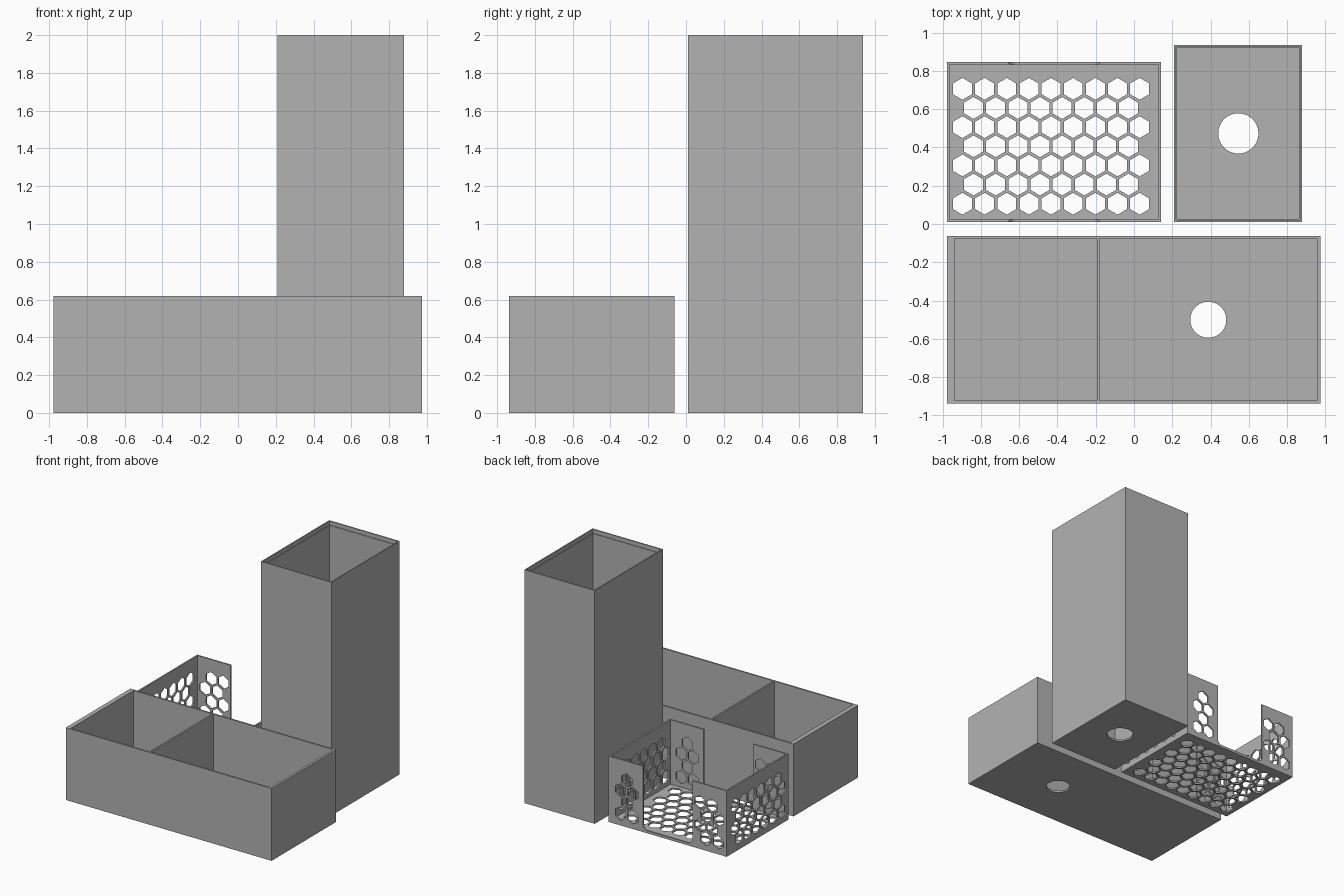
import bpy
import bmesh
import math
from mathutils import Matrix, Vector

if "Cube" in bpy.data.objects:
    bpy.data.objects.remove(bpy.data.objects["Cube"], do_unlink=True)

# Single grey plastic
grey = bpy.data.materials.new("grey_plastic")
grey.use_nodes = True
grey.diffuse_color = (0.45, 0.45, 0.45, 1)
grey.node_tree.nodes["Principled BSDF"].inputs["Base Color"].default_value = grey.diffuse_color


def finish(bm, name):
    bmesh.ops.recalc_face_normals(bm, faces=bm.faces)
    mesh = bpy.data.meshes.new(name)
    bm.to_mesh(mesh)
    bm.free()
    mesh.materials.append(grey)
    obj = bpy.data.objects.new(name, mesh)
    bpy.context.scene.collection.objects.link(obj)
    return obj


def box(name, lo, hi, round_radius=0):
    """Box between two corners, optionally rounding the edges that run along y."""
    lo, hi = Vector(lo), Vector(hi)
    bm = bmesh.new()
    bmesh.ops.create_cube(bm, size=1, matrix=Matrix.Translation((lo + hi) / 2)
                          @ Matrix.Diagonal((hi - lo).to_4d()))
    if round_radius:
        edges = [e for e in bm.edges
                 if abs(e.verts[0].co.y - e.verts[1].co.y) > 0.01]
        bmesh.ops.bevel(bm, geom=edges, offset=round_radius, segments=6,
                        profile=0.5, affect='EDGES')
    return finish(bm, name)


def prisms(name, centres, radius, depth, sides, axis='z'):
    """Prisms at the centres, pointing along the axis, hexagon tips upward."""
    turn = {'z': Matrix.Identity(4),
            'y': Matrix.Rotation(math.pi / 2, 4, 'X'),
            'x': Matrix.Rotation(math.pi / 2, 4, 'Z') @ Matrix.Rotation(math.pi / 2, 4, 'X')}[axis]
    bm = bmesh.new()
    for c in centres:
        # Put one corner of the polygon exactly on local +y
        start = bmesh.ops.create_cone(bm, cap_ends=True, segments=sides, radius1=radius,
                                      radius2=radius, depth=depth)["verts"]
        top = max(start, key=lambda v: v.co.y)
        spin = math.pi / 2 - math.atan2(top.co.y, top.co.x)
        bmesh.ops.transform(bm, verts=start, matrix=Matrix.Translation(c) @ turn
                            @ Matrix.Rotation(spin, 4, 'Z'))
    return finish(bm, name)


def cut(body, *cutters):
    """Subtract the cutters, bake the result and drop the cutters."""
    for c in cutters:
        c.hide_render = True
        mod = body.modifiers.new("cut", 'BOOLEAN')
        mod.operation, mod.solver, mod.object = 'DIFFERENCE', 'EXACT', c
    deps = bpy.context.evaluated_depsgraph_get()
    mesh = bpy.data.meshes.new_from_object(body.evaluated_get(deps))
    body.modifiers.clear()
    body.data = mesh
    for c in cutters:
        bpy.data.objects.remove(c, do_unlink=True)


PITCH = 0.1157
ROW = 0.1
HEX = 0.057


def hex_grid(u0, v0, rows, u_max, keep=lambda u: True):
    """Staggered (u, v) positions whose hexagons stay below u_max."""
    for r in range(rows):
        u = u0 + (r % 2) * PITCH / 2
        while u + 0.05 < u_max:
            if keep(u):
                yield u, v0 + r * ROW
            u += PITCH


# Wide tray with two compartments and a drain hole
tray = box("divided_tray", (-0.977, -0.937, 0), (0.975, -0.062, 0.62))
cut(tray,
    box("left_pocket", (-0.938, -0.923, 0.015), (-0.194, -0.077, 0.7)),
    box("right_pocket", (-0.18, -0.923, 0.015), (0.955, -0.077, 0.7)),
    prisms("tray_drain", [(0.388, -0.5, 0)], 0.094, 0.2, 48))

# Tall open tower with a thin rim and a drain hole
X0, X1, Y0, Y1 = 0.21, 0.878, 0.01, 0.936
tower = box("tall_tower", (X0, Y0, 0), (X1, Y1, 2))
w, rim = 0.015, 0.01
cut(tower,
    box("tower_pocket", (X0 + w, Y0 + w, 0.015), (X1 - w, Y1 - w, 2.1)),
    box("rim_recess", (X0 + rim, Y0 + rim, 1.965), (X1 - rim, Y1 - rim, 2.1)),
    prisms("tower_drain", [(0.545, 0.473, 0)], 0.105, 0.2, 48))

# Perforated basket, open in the middle of its long sides
BX0, BX1, BY0, BY1, BH = -0.978, 0.142, 0.01, 0.845, 0.565
t = 0.013
SLOT0, SLOT1 = -0.652, -0.184
basket = box("perforated_basket", (BX0, BY0, 0), (BX1, BY1, BH))

floor_holes = [(u, v, 0.007) for u, v in hex_grid(-0.896, 0.106, 7, BX1 - t)]
solid = lambda u: u + 0.05 < SLOT0 or u - 0.05 > SLOT1
long_holes = [(u, y, v) for y in (BY0 + t / 2, BY1 - t / 2)
              for u, v in hex_grid(-0.896, ROW, 4, BX1 - t, solid)]
end_holes = [(x, u, v) for x in (BX0 + t / 2, BX1 - t / 2)
             for u, v in hex_grid(0.094, ROW, 4, BY1 - 0.05)]

cut(basket, box("basket_pocket", (BX0 + t, BY0 + t, t), (BX1 - t, BY1 - t, 0.7)))
cut(basket,
    box("side_slot", (SLOT0, BY0 - 0.1, 0.022), (SLOT1, BY1 + 0.1, 0.8), 0.04),
    prisms("floor_hexes", floor_holes, HEX, 0.024, 6),
    prisms("long_wall_hexes", long_holes, HEX, 0.03, 6, 'y'),
    prisms("end_wall_hexes", end_holes, HEX, 0.03, 6, 'x'))
